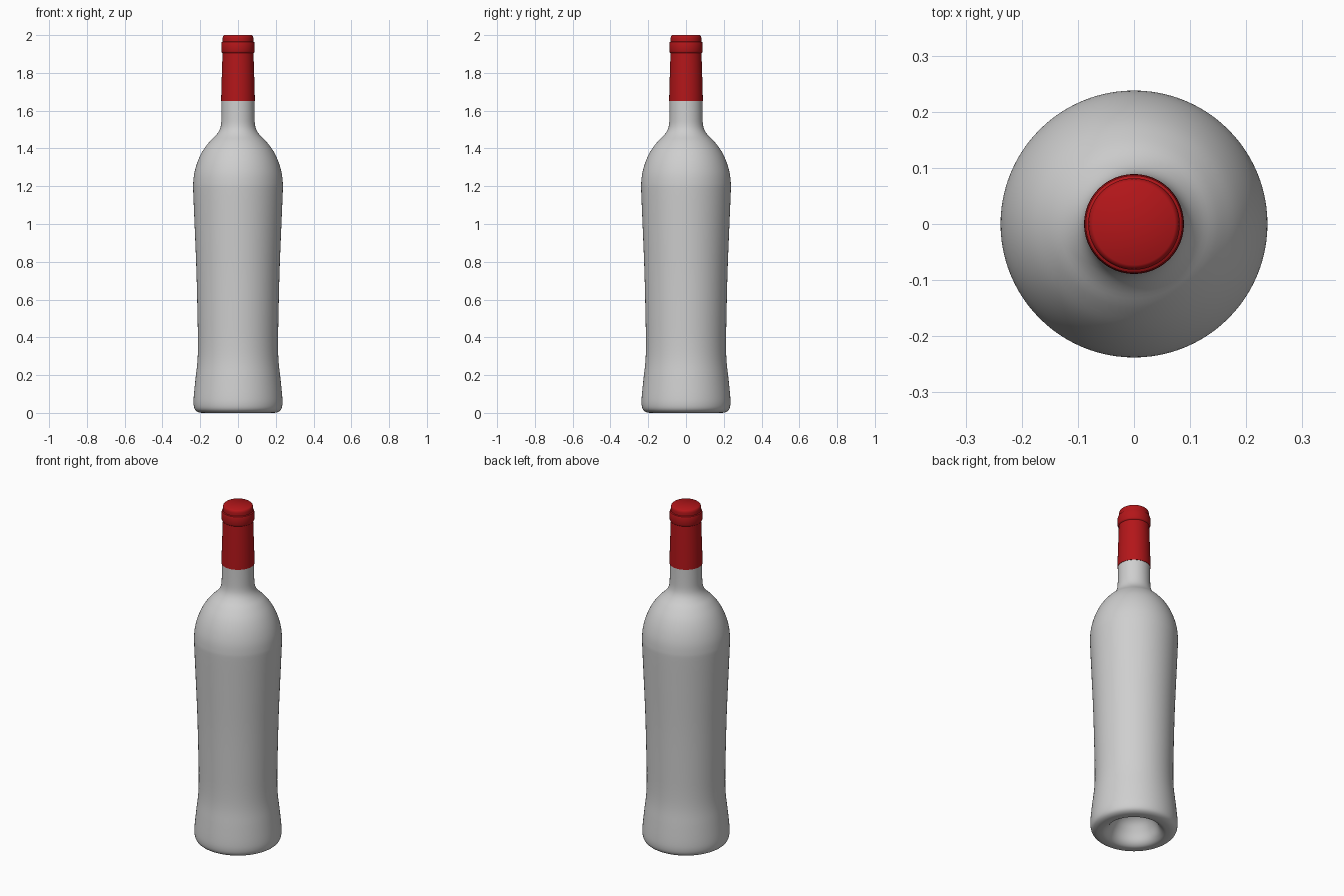
import bpy, bmesh, math
from mathutils import Vector

if "Cube" in bpy.data.objects:
    bpy.data.objects.remove(bpy.data.objects["Cube"])

SIDES = 96

def material(name, rgb):
    m = bpy.data.materials.new(name)
    m.diffuse_color = (*rgb, 1)
    m.use_nodes = True
    m.node_tree.nodes["Principled BSDF"].inputs["Base Color"].default_value = m.diffuse_color
    return m

def smooth_curve(pts, steps=4):
    """Catmull-Rom curve through the profile points."""
    p = [Vector(q) for q in [pts[0]] + pts + [pts[-1]]]
    out = []
    for a, b, c, d in zip(p, p[1:], p[2:], p[3:]):
        for i in range(steps):
            t = i / steps
            out.append(0.5 * (2*b + (c-a)*t + (2*a-5*b+4*c-d)*t*t + (3*b-a-3*c+d)*t**3))
    return out + [p[-1]]

def lathe(name, profile, mat, angle=40):
    """Revolve (radius, height) points; zero radius closes with a fan."""
    bm = bmesh.new()
    rings = []
    for r, z in profile:
        if r < 1e-5:
            rings.append([bm.verts.new((0, 0, z))] * SIDES)
        else:
            rings.append([bm.verts.new((r*math.cos(2*math.pi*k/SIDES),
                                        r*math.sin(2*math.pi*k/SIDES), z)) for k in range(SIDES)])
    for lo, hi in zip(rings, rings[1:]):
        for k in range(SIDES):
            n = (k + 1) % SIDES
            bm.faces.new(list(dict.fromkeys((lo[k], lo[n], hi[n], hi[k]))))
    bmesh.ops.recalc_face_normals(bm, faces=bm.faces)
    me = bpy.data.meshes.new(name)
    bm.to_mesh(me)
    bm.free()
    me.materials.append(mat)
    ob = bpy.data.objects.new(name, me)
    bpy.context.collection.objects.link(ob)
    bpy.ops.object.select_all(action='DESELECT')
    ob.select_set(True)
    bpy.context.view_layer.objects.active = ob
    bpy.ops.object.shade_smooth_by_angle(angle=math.radians(angle))
    return ob

glass = material("pale_grey_glass", (0.62, 0.62, 0.62))
red = material("red_foil", (0.45, 0.008, 0.01))

# Bottle: hollow punt underneath, waisted body, rounded shoulder, neck
body = [(0, 0.15), (0.05, 0.142), (0.09, 0.115), (0.118, 0.07), (0.138, 0.025), (0.16, 0.004),
        (0.185, 0.0), (0.21, 0.004), (0.228, 0.018), (0.235, 0.045), (0.234, 0.09),
        (0.225, 0.18), (0.215, 0.27), (0.212, 0.36), (0.214, 0.5), (0.22, 0.75),
        (0.23, 1.0), (0.237, 1.17), (0.237, 1.22), (0.23, 1.275), (0.212, 1.335),
        (0.185, 1.39), (0.15, 1.436), (0.118, 1.468), (0.099, 1.495), (0.09, 1.525),
        (0.0875, 1.57), (0.087, 1.66)]
lathe("bottle_body", smooth_curve(body), glass)

# Foil sleeve over the neck with the lip ring and closed top
foil = [(0.0865, 1.65), (0.089, 1.65), (0.0885, 1.70), (0.082, 1.905),
        (0.086, 1.908), (0.0885, 1.914), (0.0885, 1.955), (0.086, 1.963), (0.081, 1.966),
        (0.0815, 1.985), (0.079, 1.995), (0.073, 2.0), (0, 2.0)]
lathe("foil_capsule", foil, red)
